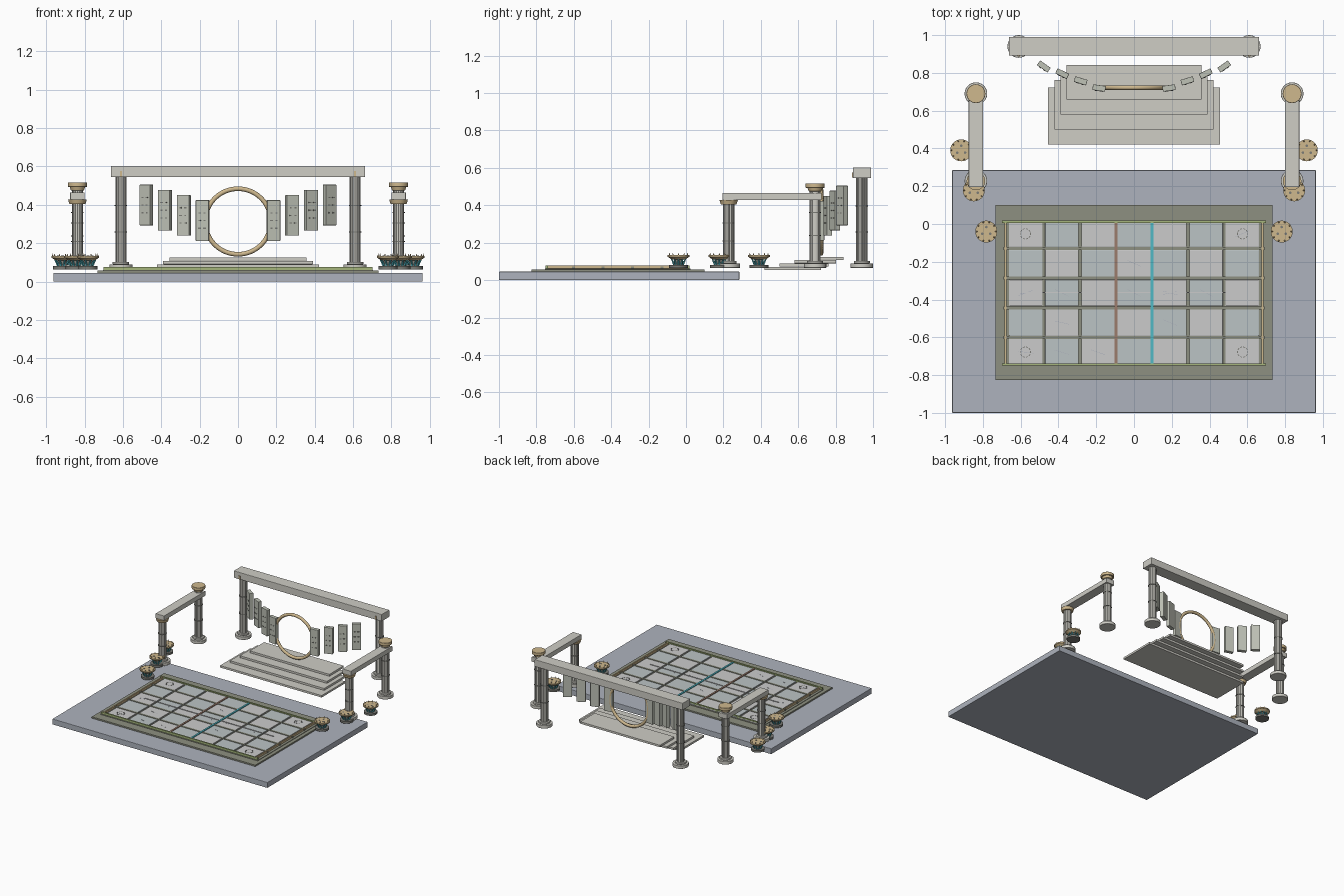
import bpy, bmesh, math, random
from mathutils import Matrix, Vector

if "Cube" in bpy.data.objects:
    bpy.data.objects.remove(bpy.data.objects["Cube"])

random.seed(4)
MATS = {}
COL = dict(slab=(.42, .45, .51), dark=(.27, .28, .22), stone=(.62, .61, .56), panel=(.52, .54, .47),
           gold=(.62, .48, .27), tile_a=(.58, .58, .57), tile_b=(.50, .55, .56), teal=(.08, .48, .56),
           brown=(.33, .2, .15), green=(.38, .47, .2), iron=(.2, .2, .18), pale=(.8, .82, .8))


def mat(n):
    if n not in MATS:
        MATS[n] = bpy.data.materials.new(n)
        MATS[n].diffuse_color = (*COL[n], 1)
    return MATS[n]


class Part:
    """Collects primitives in one mesh object."""

    def __init__(self, name, color):
        self.name, self.color, self.bm = name, color, bmesh.new()

    def box(self, x0, x1, y0, y1, z0, z1, m=Matrix()):
        c = Vector(((x0 + x1) / 2, (y0 + y1) / 2, (z0 + z1) / 2))
        s = Matrix.Diagonal((x1 - x0, y1 - y0, z1 - z0, 1))
        bmesh.ops.create_cube(self.bm, size=1, matrix=m @ Matrix.Translation(c) @ s)
        return self

    def cone(self, x, y, z0, z1, r0, r1=None, n=28, m=Matrix()):
        bmesh.ops.create_cone(self.bm, cap_ends=True, segments=n, radius1=r0,
                              radius2=r0 if r1 is None else r1, depth=z1 - z0,
                              matrix=m @ Matrix.Translation((x, y, (z0 + z1) / 2)))
        return self

    def done(self, smooth=False, bevel=0):
        me = bpy.data.meshes.new(self.name)
        self.bm.to_mesh(me)
        self.bm.free()
        ob = bpy.data.objects.new(self.name, me)
        bpy.context.collection.objects.link(ob)
        me.materials.append(mat(self.color))
        if bevel:
            b = ob.modifiers.new("edge", 'BEVEL')
            b.width, b.segments = bevel, 2
        if smooth:
            bpy.context.view_layer.objects.active = ob
            ob.select_set(True)
            bpy.ops.object.shade_smooth_by_angle(angle=math.radians(35))
            ob.select_set(False)
        return ob


# ground slab and the plates under the tiled floor
Part("base_slab", "slab").box(-.963, .963, -1, .285, 0, .045).done(bevel=.003)
Part("floor_plate", "dark").box(-.733, .733, -.825, .1, .045, .057).box(-.705, .705, -.755, .025, .056, .061).done(bevel=.001)

# checkered floor tiles
CY = -.365
tiles = [Part("floor_tiles_light", "tile_a"), Part("floor_tiles_blue", "tile_b")]
for i in range(7):
    for j in range(5):
        x, y = (i - 3) * .191, CY + (j - 2) * .157
        tiles[(i + j) % 2].box(x - .088, x + .088, y - .07, y + .07, .058, .069)
for t in tiles:
    t.done(bevel=.001)

# strips between tiles and the border rails
strips = Part("floor_strips", "dark")
for k in (-1.5, -.5, .5, 1.5):
    strips.box(-.69, .69, CY + k * .157 - .008, CY + k * .157 + .008, .058, .072)
strips.done()
Part("teal_channel", "teal").box(.088, .102, -.74, .01, .058, .074).done()
Part("brown_channel", "brown").box(-.102, -.088, -.74, .01, .058, .074).done()
rails = Part("end_rails", "green")
for y in (.012, -.744):
    rails.box(-.7, .7, y - .006, y + .006, .058, .077)
rails.done()
rails = Part("side_rails", "gold")
for x in (-.68, .68):
    rails.box(x - .005, x + .005, -.75, .018, .058, .077)
rails.done()
Part("center_line", "pale").box(-.578, .575, CY + .001, CY + .006, .069, .0735).done()

# dashed corner rings and fine cracks
marks = Part("corner_marks", "iron")
for x in (-.575, .575):
    for y in (-.052, -.678):
        for k in range(10):
            m = Matrix.Translation((x, y, 0)) @ Matrix.Rotation(k * math.tau / 10, 4, 'Z')
            marks.box(.025, .029, -.006, .006, .069, .071, m)
marks.done()
cracks = Part("tile_cracks", "slab")
for k in range(14):
    m = Matrix.Translation((random.randint(-3, 3) * .191, CY + random.randint(-2, 2) * .157, 0))
    cracks.box(-.04, .04, -.001, .001, .0685, .0697, m @ Matrix.Rotation(random.uniform(-.6, .6), 4, 'Z'))
cracks.done()

# stepped dais
for k, (w, y0, y1) in enumerate(((.455, .42, .722), (.422, .5, .763), (.39, .58, .803), (.357, .66, .843))):
    z = .054 + k * .018
    Part("dais_step", "stone").box(-w, w, y0, y1, z, z + .0165).done(bevel=.001)

# upright ring gate
bpy.ops.mesh.primitive_torus_add(major_segments=64, minor_segments=12, major_radius=.171, minor_radius=.012,
                                 location=(0, .722, .313), rotation=(math.pi / 2, 0, 0))
ring = bpy.context.object
ring.name = "ring_gate"
ring.data.materials.append(mat("gold"))
bpy.ops.object.shade_smooth_by_angle(angle=math.radians(60))

# fan of hanging tablets on both sides of the ring
for s in (-1, 1):
    for k in range(4):
        m = Matrix.Translation((s * (.185 + k * .0975), .72 + k * .038, .318 + k * .027)) \
            @ Matrix.Rotation(s * math.radians(8 + 9 * k), 4, 'Z')
        Part("tablet", "panel").box(-.034, .034, -.015, .015, -.106, .106, m).done(bevel=.002)
        studs = Part("tablet_marks", "iron")
        for r in range(3):
            for c in (-1, 1):
                w = random.uniform(.004, .008)
                studs.box(c * .013 - w, c * .013 + w, -.0175, -.014, r * .04 - .043, r * .04 - .037, m)
        studs.done()


# fluted column with base and rings
def column(x, y, top):
    Part("column_base", "stone").cone(x, y, .065, .09, .06).cone(x, y, .09, .103, .043).done(True, .002)
    shaft = Part("column_shaft", "stone").cone(x, y, .1, top, .027)
    for k in range(12):
        a = k * math.tau / 12
        shaft.cone(x + .026 * math.cos(a), y + .026 * math.sin(a), .1, top, .004, n=6)
    shaft.done(True)
    bands = Part("column_bands", "iron")
    for f in (.35, .66):
        z = .1 + (top - .1) * f
        bands.cone(x, y, z - .003, z + .003, .0325)
    bands.done(True)


for s in (-1, 1):
    # rear gate columns with a gilt peg on the beam
    column(s * .61, .94, .55)
    Part("beam_peg", "gold").box(s * .61 - .006, s * .61 + .006, .887, .9, .548, .575).done()
    # side gates
    x = s * .837
    column(x, .69, .495)
    column(x, .228, .41)
    Part("side_beam", "stone").box(x - .038, x + .038, .195, .725, .427, .465).done(bevel=.002)
    Part("front_capital", "gold").cone(x, .228, .405, .428, .042, .049).done(True)
    Part("rear_capital", "gold").cone(x, .69, .475, .494, .034, .04).cone(x, .69, .493, .517, .05).done(True, .002)
Part("rear_beam", "stone").box(-.663, .663, .892, .99, .545, .602).done(bevel=.003)


# petal lamps: foot, teal petals, dish with rim spikes and three holes
def lamp(x, y):
    Part("lamp_foot", "iron").cone(x, y, .064, .08, .05).cone(x, y, .08, .112, .028, .024).done(True)
    petals, spikes = Part("lamp_petals", "teal"), Part("lamp_spikes", "gold")
    for k in range(10):
        m = Matrix.Translation((x, y, 0)) @ Matrix.Rotation(k * math.tau / 10, 4, 'Z')
        tilt = m @ Matrix.Translation((.031, 0, .097)) @ Matrix.Rotation(.5, 4, 'Y')
        petals.cone(0, 0, -.018, .018, .007, .003, 6, tilt)
        spikes.cone(.051, 0, .13, .146, .005, .0005, 6, m)
    petals.done()
    spikes.done()
    Part("lamp_dish", "gold").cone(x, y, .11, .124, .036, .056).cone(x, y, .124, .133, .058).done(True)
    holes = Part("lamp_holes", "iron")
    for k in range(3):
        a = math.pi / 2 + k * math.tau / 3
        holes.cone(x + .024 * math.cos(a), y + .024 * math.sin(a), .13, .1345, .007, n=12)
    holes.done()


for s in (-1, 1):
    for x, y in ((.915, .39), (.848, .178), (.782, -.04)):
        lamp(s * x, y)

for m in bpy.data.materials:
    if m.users and not m.is_grease_pencil:
        m.use_nodes = True
        m.node_tree.nodes["Principled BSDF"].inputs["Base Color"].default_value = m.diffuse_color
